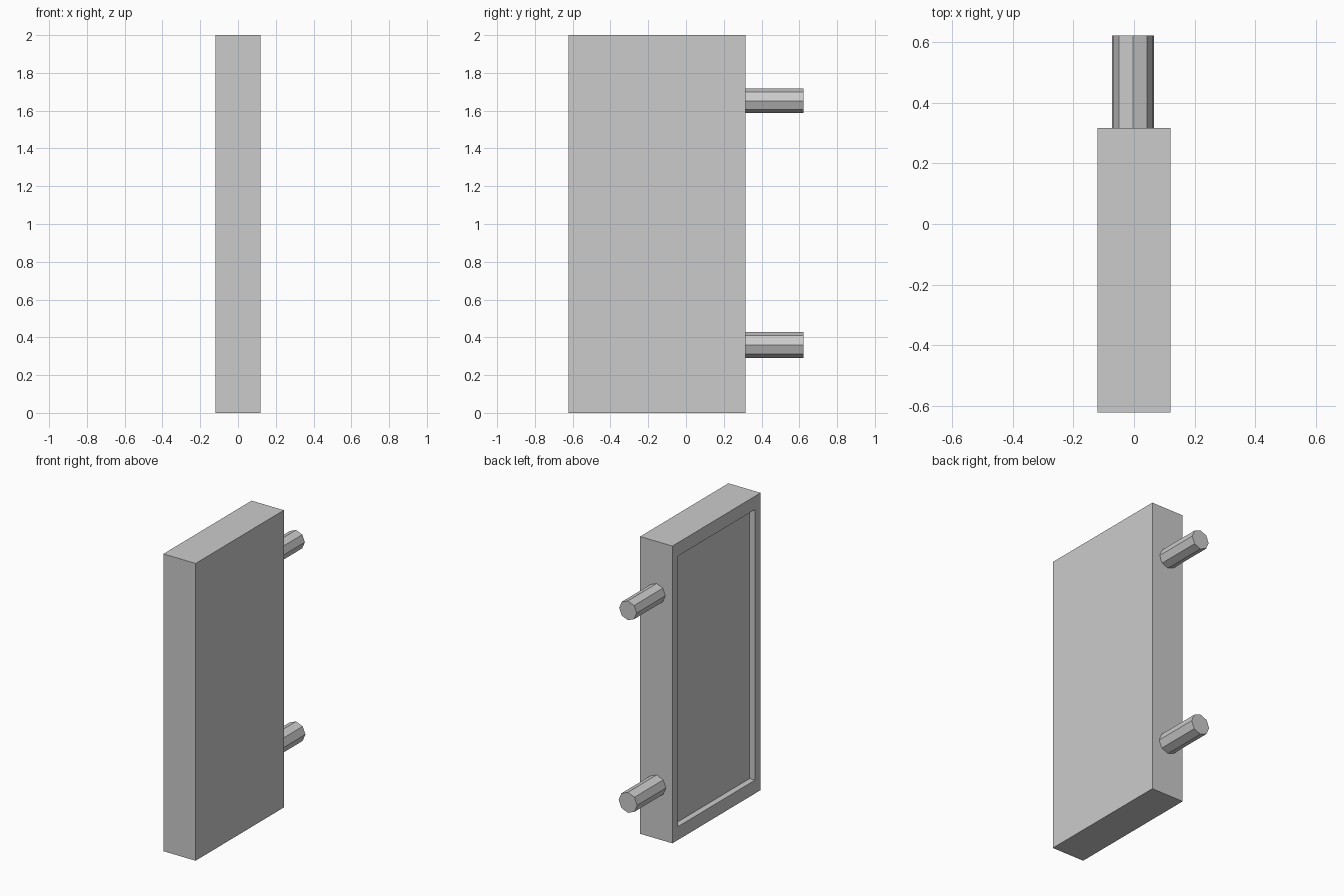
import bpy, bmesh
from math import radians
from mathutils import Matrix, Vector

if "Cube" in bpy.data.objects:
    bpy.data.objects.remove(bpy.data.objects["Cube"])

X, Y0, Y1, Z1 = 0.12, -0.622, 0.316, 2.0   # panel half thickness and extents
MY, MZ, DEPTH = 0.06, 0.09, 0.04           # recess margins and depth
PEG_END = 0.622


def finish(bm, name):
    bmesh.ops.recalc_face_normals(bm, faces=bm.faces)
    mesh = bpy.data.meshes.new(name)
    bm.to_mesh(mesh)
    bm.free()
    bpy.context.collection.objects.link(bpy.data.objects.new(name, mesh))


# Panel: box whose -x face is inset and pushed in to form a tray
bm = bmesh.new()
size = Vector((2 * X, Y1 - Y0, Z1))
centre = Vector((0, (Y0 + Y1) / 2, Z1 / 2))
bmesh.ops.create_cube(bm, size=1, matrix=Matrix.Translation(centre) @ Matrix.Diagonal((*size, 1)))
bm.normal_update()
face = min(bm.faces, key=lambda f: f.normal.x)
bmesh.ops.inset_individual(bm, faces=[face], thickness=0.05)
for v in face.verts:   # rim is thicker at top and bottom
    v.co.y = Y0 + MY if v.co.y < centre.y else Y1 - MY
    v.co.z = MZ if v.co.z < centre.z else Z1 - MZ
ext = bmesh.ops.extrude_discrete_faces(bm, faces=[face])
for v in ext["faces"][0].verts:
    v.co.x += DEPTH
finish(bm, "panel")


# Hinge pegs: eight-sided rods sticking out of the back edge
def peg(name, z, radius):
    bm = bmesh.new()
    place = Matrix.Translation((-0.003, (Y1 + PEG_END) / 2, z)) @ Matrix.Rotation(radians(90), 4, 'X')
    bmesh.ops.create_cone(bm, cap_ends=True, segments=8, radius1=radius, radius2=radius,
                          depth=PEG_END - Y1, matrix=place)
    finish(bm, name)


peg("upper_peg", 1.652, 0.065)
peg("lower_peg", 0.36, 0.069)
